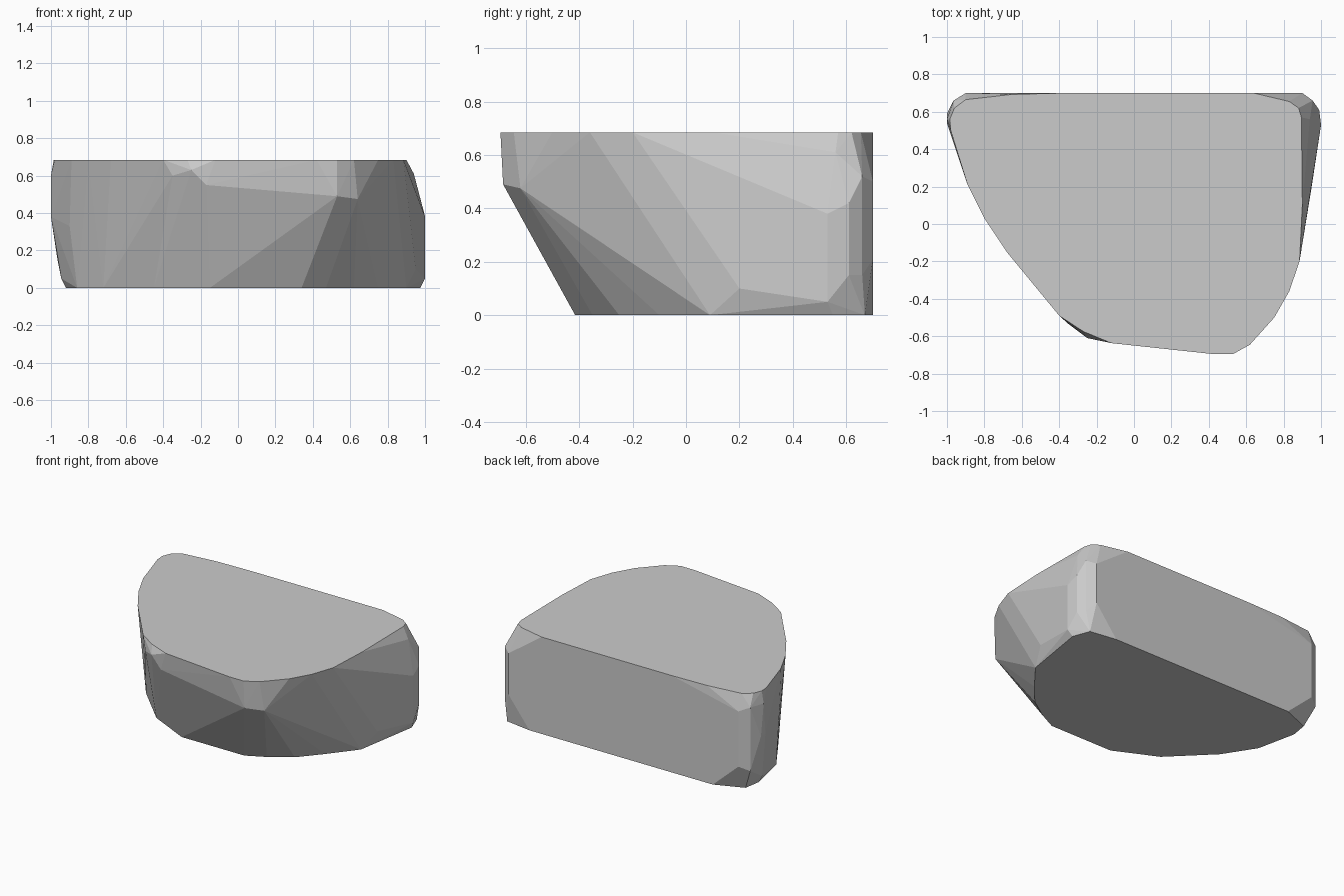
import bpy, bmesh, math

# Flat top outline of the boulder (x, y)
H = 0.685
TOP = [(-.985, .56), (-.96, .62), (-.90, .665), (-.65, .693), (-.38, .70),
       (.64, .70), (.83, .655), (.88, .62), (.895, .57), (.90, .1),
       (.885, -.2), (.83, -.36), (.75, -.5), (.62, -.645), (.53, -.695),
       (.42, -.695), (-.12, -.637), (-.27, -.575), (-.4, -.49),
       (-.68, -.15), (-.8, .03), (-.89, .21), (-.98, .5)]

# Smaller flat base outline (x, y)
BASE = [(-.70, .70), (-.90, .62), (-.92, .5), (-.86, .22), (-.72, .0),
        (-.45, -.27), (-.15, -.415), (.34, -.415), (.47, -.35), (.62, -.25),
        (.75, -.1), (.90, .09), (.975, .55), (.93, .67), (.735, .70)]

# Chipped corners between base and top (x, y, z)
CHIPS = [
    (1, .53, .05), (1, .53, .38), (.95, .2, .1), (.94, .56, .61),   # right side
    (.99, .61, .15), (.99, .61, .42), (.955, .66, .15), (.955, .66, .52),
    (.90, .70, .21), (.90, .70, .50),                               # back right
    (-.90, .70, .18), (-.90, .70, .57), (-.965, .66, .15),          # back left
    (-.965, .66, .6), (-1, .59, .38), (-1, .54, .38), (-1, .56, .6),
    (-.945, .5, .05), (-.90, .25, .33),
    (.53, -.685, .49), (.64, -.62, .475), (-.17, -.62, .55),        # front
    (-.25, -.61, .63), (-.35, -.535, .6),
]

bm = bmesh.new()
points = [(x, y, H) for x, y in TOP] + [(x, y, 0) for x, y in BASE] + CHIPS
for p in points:
    bm.verts.new(p)

# Wrap the points in a hull, then merge coplanar triangles into flat facets
hull = bmesh.ops.convex_hull(bm, input=bm.verts[:])
loose = {v for v in hull["geom_interior"] + hull["geom_unused"]
         if isinstance(v, bmesh.types.BMVert)}
bmesh.ops.delete(bm, geom=list(loose), context='VERTS')
bmesh.ops.dissolve_limit(bm, angle_limit=math.radians(1),
                         verts=bm.verts[:], edges=bm.edges[:])
bmesh.ops.recalc_face_normals(bm, faces=bm.faces[:])

mesh = bpy.data.meshes.new("flat_rock")
bm.to_mesh(mesh)
bm.free()
rock = bpy.data.objects.new("flat_rock", mesh)
bpy.context.collection.objects.link(rock)
